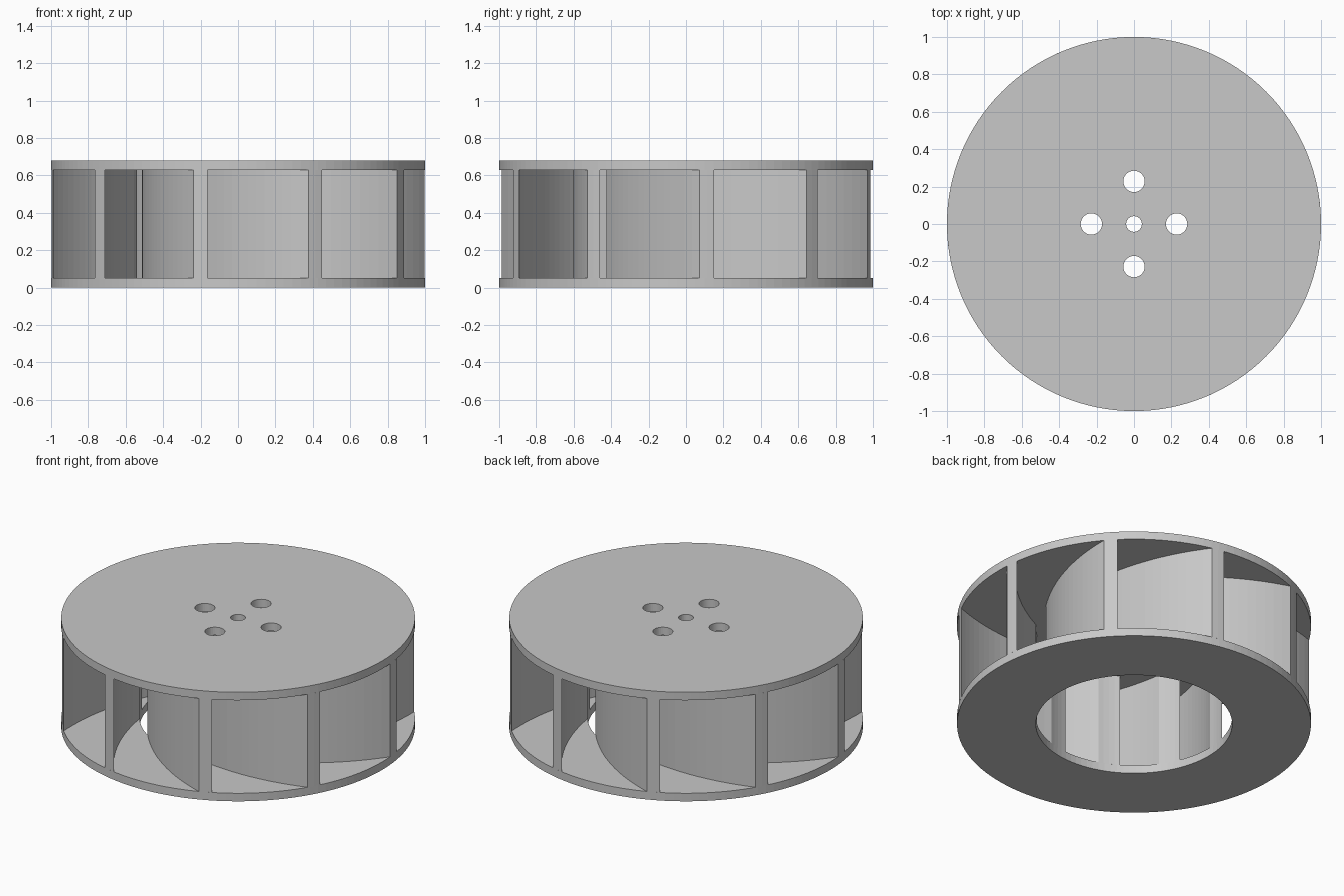
import bpy
import bmesh
from math import radians, cos, sin, atan2, acos, tau
from mathutils import Vector, Matrix

if "Cube" in bpy.data.objects:
    bpy.data.objects.remove(bpy.data.objects["Cube"], do_unlink=True)

HEIGHT, PLATE = 0.68, 0.05
RIM, EYE = 1.0, 0.555            # outer radius and inlet radius
BLADES = 10
CURVE, THICK = 1.4, 0.05         # blade arc radius and thickness

grey = bpy.data.materials.new("metal_grey")
grey.use_nodes = True
grey.diffuse_color = (0.58, 0.58, 0.58, 1)
grey.node_tree.nodes["Principled BSDF"].inputs["Base Color"].default_value = grey.diffuse_color


def polar(radius, angle):
    return Vector((radius * cos(angle), radius * sin(angle)))


def circle(radius, sides, center=(0, 0)):
    return [Vector(center) + polar(radius, tau * i / sides) for i in range(sides)]


def arc(center, start, end, steps):
    """Points on the short arc from start to end about center."""
    a, b = start - center, end - center
    a0 = atan2(a.y, a.x)
    sweep = (atan2(b.y, b.x) - a0 + tau / 2) % tau - tau / 2
    return [center + polar(a.length, a0 + sweep * i / steps) for i in range(steps + 1)]


def slab(name, loops, z0, z1):
    """Extrude a flat outline, with any holes, from z0 to z1."""
    bm = bmesh.new()
    edges = []
    for loop in loops:
        verts = [bm.verts.new((p.x, p.y, z0)) for p in loop]
        edges += [bm.edges.new((v, verts[i - 1])) for i, v in enumerate(verts)]
    bmesh.ops.triangle_fill(bm, edges=edges, use_beauty=True)
    new = bmesh.ops.extrude_face_region(bm, geom=bm.faces[:], use_keep_orig=True)
    top = [g for g in new["geom"] if isinstance(g, bmesh.types.BMVert)]
    bmesh.ops.translate(bm, verts=top, vec=(0, 0, z1 - z0))
    bmesh.ops.recalc_face_normals(bm, faces=bm.faces[:])
    mesh = bpy.data.meshes.new(name)
    bm.to_mesh(mesh)
    bm.free()
    mesh.materials.append(grey)
    obj = bpy.data.objects.new(name, mesh)
    bpy.context.collection.objects.link(obj)
    return obj


# Inlet ring at the bottom
slab("inlet_ring", [circle(RIM, 128), circle(EYE, 96)], 0, PLATE)

# Back plate on top, with a shaft hole and four bolt holes
bolts = [circle(0.057, 32, polar(0.228, tau * i / 4)) for i in range(4)]
slab("back_plate", [circle(RIM, 128), circle(0.042, 32)] + bolts, HEIGHT - PLATE, HEIGHT)

# Blade section: two concentric arcs trimmed by the rim and the inlet radius
outer_tip = polar(RIM, radians(4.2))
inner_tip = polar(EYE, radians(-49.8))
chord = outer_tip - inner_tip
side = Vector((-chord.y, chord.x)).normalized()
pivot = (outer_tip + inner_tip) / 2 + side * (CURVE ** 2 - chord.length_squared / 4) ** 0.5


def on_concave(radius):
    """Where the concave face crosses a circle about the axis."""
    d, r = pivot.length, CURVE - THICK
    swing = acos((radius ** 2 + d * d - r * r) / (2 * radius * d))
    return polar(radius, atan2(pivot.y, pivot.x) - swing)


axis = Vector((0, 0))
corners = [outer_tip, inner_tip, on_concave(EYE), on_concave(RIM)]
section = []
for i, (center, steps) in enumerate([(pivot, 16), (axis, 4), (pivot, 16), (axis, 2)]):
    section += arc(center, corners[i], corners[(i + 1) % 4], steps)[:-1]

# Ring of blades
for i in range(BLADES):
    turn = Matrix.Rotation(tau * i / BLADES, 2)
    slab(f"blade_{i + 1}", [[turn @ p for p in section]], PLATE, HEIGHT - PLATE)
